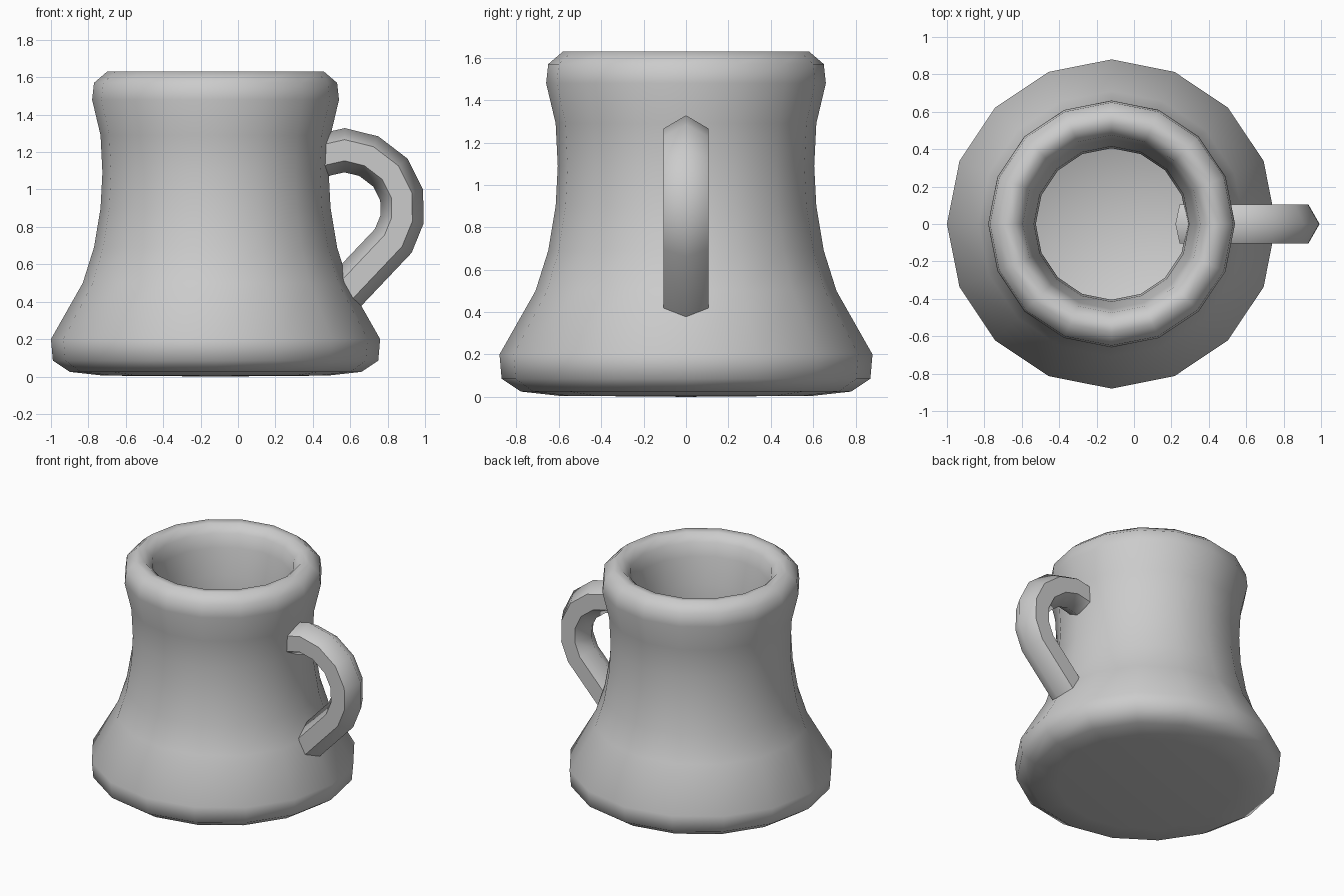
import bpy, bmesh, math
from mathutils import Vector

cube = bpy.data.objects.get("Cube")
if cube:
    bpy.data.objects.remove(cube, do_unlink=True)

SIDES = 16
CENTRE_X = -0.12

grey = bpy.data.materials.new("plain grey")
grey.use_nodes = True
colour = (0.6, 0.6, 0.6, 1)
grey.diffuse_color = colour
grey.node_tree.nodes["Principled BSDF"].inputs["Base Color"].default_value = colour


def finish(bm, name):
    bmesh.ops.recalc_face_normals(bm, faces=bm.faces)
    for face in bm.faces:
        face.smooth = True
    mesh = bpy.data.meshes.new(name)
    bm.to_mesh(mesh)
    bm.free()
    mesh.materials.append(grey)
    obj = bpy.data.objects.new(name, mesh)
    bpy.context.collection.objects.link(obj)
    return obj


def bridge(bm, a, b):
    n = len(a)
    for i in range(n):
        bm.faces.new((a[i], a[(i + 1) % n], b[(i + 1) % n], b[i]))


# Mug body: outer wall, rounded rim, inner wall and floor as one turned profile
outer = [(0.60, 0.005), (0.78, 0.025), (0.87, 0.085), (0.88, 0.20), (0.71, 0.50),
         (0.65, 0.69), (0.615, 0.90), (0.605, 1.09), (0.615, 1.29), (0.66, 1.48),
         (0.65, 1.57), (0.58, 1.63)]
inner = [(0.525, 1.625), (0.475, 1.575), (0.455, 1.48), (0.415, 1.30), (0.405, 1.09),
         (0.415, 0.90), (0.45, 0.67), (0.52, 0.44), (0.62, 0.25), (0.58, 0.2)]
bm = bmesh.new()
rings = []
for r, z in outer + inner:
    angles = [math.tau * i / SIDES for i in range(SIDES)]
    rings.append([bm.verts.new((r * math.cos(t), r * math.sin(t), z)) for t in angles])
for a, b in zip(rings, rings[1:]):
    bridge(bm, a, b)
for ring, z in ((rings[0], 0.0), (rings[-1], 0.2)):
    hub = bm.verts.new((0, 0, z))
    for i in range(SIDES):
        bm.faces.new((ring[i], ring[(i + 1) % SIDES], hub))
body = finish(bm, "mug_body")
body.location.x = CENTRE_X

# Handle: six-sided section swept along a path in the xz plane
path = [Vector(p) for p in [(0.265, 1.105), (0.46, 1.185), (0.57, 1.21), (0.70, 1.178),
                            (0.815, 1.09), (0.875, 0.97), (0.877, 0.84), (0.83, 0.725),
                            (0.56, 0.44)]]
section = [(0.115, 0), (0.055, 0.105), (-0.055, 0.105),
           (-0.115, 0), (-0.055, -0.105), (0.055, -0.105)]
bm = bmesh.new()
rings = []
for i, p in enumerate(path):
    before = (p - path[i - 1]).normalized() if i else None
    after = (path[i + 1] - p).normalized() if i < len(path) - 1 else None
    along = ((before or after) + (after or before)).normalized()
    mitre = 1 / along.dot(before or after)
    normal = Vector((-along.y, along.x)) * mitre
    rings.append([bm.verts.new((p.x + normal.x * n, y, p.y + normal.y * n))
                  for n, y in section])
for a, b in zip(rings, rings[1:]):
    bridge(bm, a, b)
caps = [bm.faces.new(rings[0]), bm.faces.new(rings[-1])]

# Hard edges along both flat sides and around the ends
for edge in bm.edges:
    flank = all(abs(v.co.y) > 0.1 for v in edge.verts)
    lengthwise = edge.verts[0].co.y * edge.verts[1].co.y > 0
    if (flank and lengthwise) or any(f in caps for f in edge.link_faces):
        edge.smooth = False
finish(bm, "handle")
